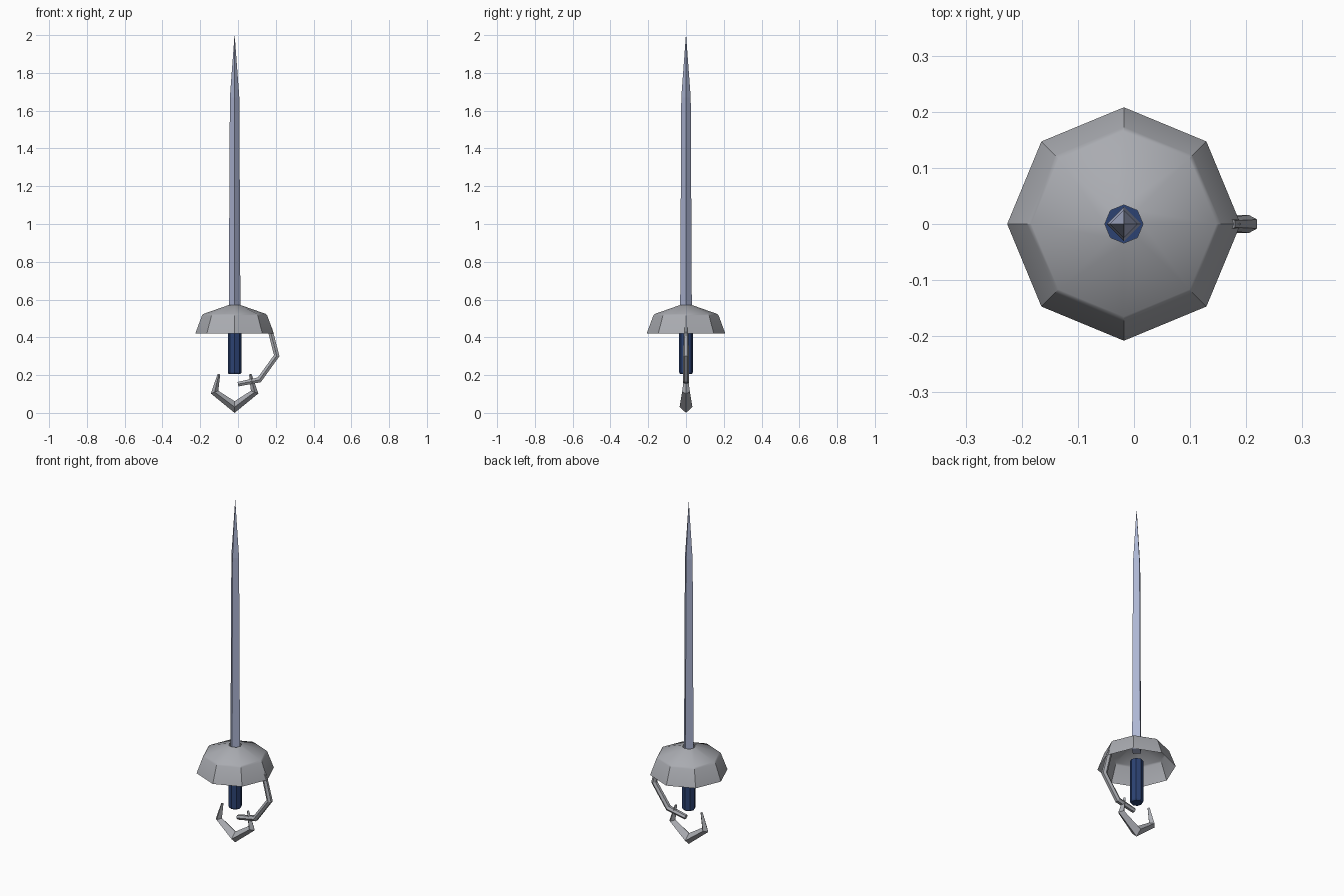
import bpy, math
from mathutils import Vector

if "Cube" in bpy.data.objects:
    bpy.data.objects.remove(bpy.data.objects["Cube"])

AXIS_X = -0.018   # the blade, cup and grip share this axis


def material(name, rgb):
    m = bpy.data.materials.new(name)
    m.diffuse_color = (*rgb, 1)
    m.use_nodes = True
    m.node_tree.nodes["Principled BSDF"].inputs["Base Color"].default_value = m.diffuse_color
    return m


BLADE = material("blue steel", (0.42, 0.47, 0.66))
STEEL = material("grey steel", (0.40, 0.41, 0.44))
NAVY = material("navy grip", (0.025, 0.055, 0.17))


def loft(name, rings, mat, cap_start=True, cap_end=True, smooth=False):
    """Skin equal-sized rings of points into one mesh."""
    n = len(rings[0])
    verts = [p for r in rings for p in r]
    faces = [(a * n + i, a * n + (i + 1) % n, (a + 1) * n + (i + 1) % n, (a + 1) * n + i)
             for a in range(len(rings) - 1) for i in range(n)]
    if cap_start:
        faces.append(tuple(reversed(range(n))))
    if cap_end:
        faces.append(tuple(range(len(verts) - n, len(verts))))
    me = bpy.data.meshes.new(name)
    me.from_pydata(verts, [], faces)
    me.materials.append(mat)
    ob = bpy.data.objects.new(name, me)
    bpy.context.collection.objects.link(ob)
    bpy.context.view_layer.objects.active = ob
    ob.select_set(True)
    if smooth:
        bpy.ops.object.shade_smooth_by_angle(angle=math.radians(30))
    ob.select_set(False)
    return ob


def turned(name, profile, sides, mat, **kw):
    """Revolve (radius, height) pairs about the sword axis."""
    rings = [[(AXIS_X + r * math.cos(math.tau * i / sides),
               r * math.sin(math.tau * i / sides), z) for i in range(sides)]
             for r, z in profile]
    return loft(name, rings, mat, **kw)


def bar(name, path, sides, mat):
    """Sweep along (x, z, in-plane radius, y radius) points with mitred bends."""
    pts = [Vector((x, 0, z)) for x, z, _, _ in path]
    rings = []
    for k, (_, _, a, b) in enumerate(path):
        before = (pts[k] - pts[max(k - 1, 0)]).normalized()
        after = (pts[min(k + 1, len(pts) - 1)] - pts[k]).normalized()
        t = (before + after).normalized()
        side = Vector((t.z, 0, -t.x))
        rings.append([pts[k] + side * a * math.sin(math.tau * i / sides)
                      + Vector((0, b * math.cos(math.tau * i / sides), 0))
                      for i in range(sides)])
    return loft(name, rings, mat)


# Four-sided blade with a long point
turned("blade", [(0.031, 0.52), (0.025, 1.67), (0.0005, 2.0)], 4, BLADE)

# Open eight-sided cup with a softened shoulder and a hole for the blade
turned("cup_guard", [(0.208, 0.42), (0.173, 0.515), (0.165, 0.524), (0.034, 0.57)],
       8, STEEL, cap_start=False, cap_end=False, smooth=True)

# Grip with a slightly chamfered butt
turned("grip", [(0.031, 0.205), (0.036, 0.213), (0.036, 0.46)], 8, NAVY, smooth=True)

# Knuckle bar bending from the cup rim back under the grip
bar("knuckle_bar", [(0.167, 0.45, 0.015, 0.012), (0.205, 0.303, 0.017, 0.016),
                    (0.113, 0.175, 0.017, 0.017), (0.0, 0.152, 0.014, 0.014)], 6, STEEL)

# Crescent pommel, thickest at the bottom and tapering to both horns
half = [(0.083, 0.205, 0.007, 0.008), (0.106, 0.11, 0.021, 0.021)]
crescent = ([(AXIS_X - x, z, a, b) for x, z, a, b in half]
            + [(AXIS_X, 0.031, 0.031, 0.034)]
            + [(AXIS_X + x, z, a, b) for x, z, a, b in reversed(half)])
bar("crescent_pommel", crescent, 4, STEEL)
